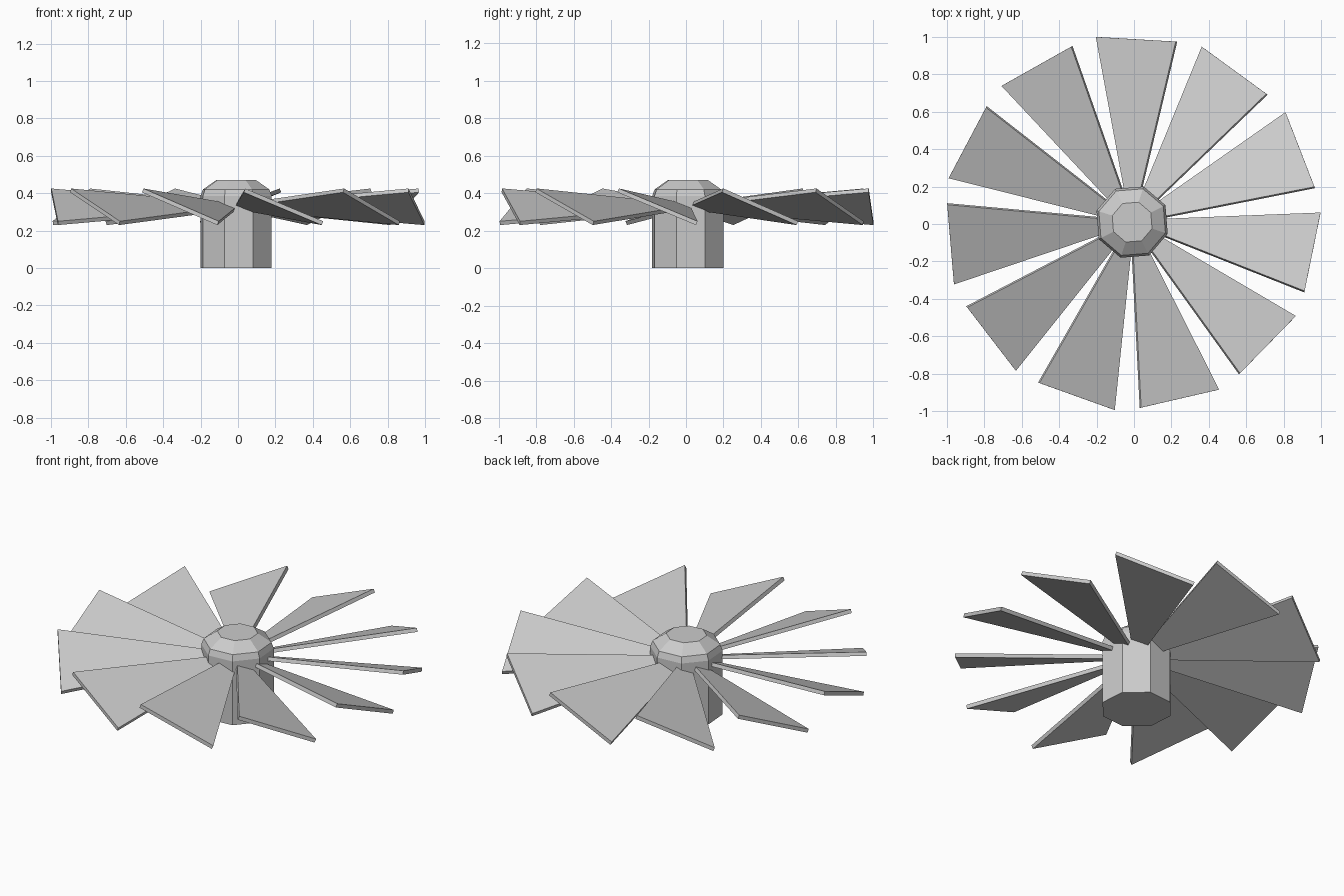
import bpy, bmesh, math
from mathutils import Vector, Matrix

if "Cube" in bpy.data.objects:
    bpy.data.objects.remove(bpy.data.objects["Cube"])

AXIS = Vector((-0.01, 0.01, 0))   # rotation axis of the wheel
BLADES = 11


def make_object(name, bm):
    bmesh.ops.recalc_face_normals(bm, faces=bm.faces)
    mesh = bpy.data.meshes.new(name)
    bm.to_mesh(mesh)
    bm.free()
    obj = bpy.data.objects.new(name, mesh)
    bpy.context.collection.objects.link(obj)
    return obj


# Hub: eight-sided column with a bevelled cap
def hub(profile, sides=8, turn=math.radians(-18)):
    bm = bmesh.new()
    rings = []
    for r, z in profile:
        rings.append([bm.verts.new(AXIS + Vector((
            r * math.cos(turn + i * math.tau / sides),
            r * math.sin(turn + i * math.tau / sides), z))) for i in range(sides)])
    for a, b in zip(rings, rings[1:]):
        for i in range(sides):
            j = (i + 1) % sides
            bm.faces.new((a[i], a[j], b[j], b[i]))
    bm.faces.new(rings[0][::-1])
    bm.faces.new(rings[-1])
    return make_object("hub", bm)


# Blade: thin pitched plate, narrow at the root, wide at the tip
def blade(index):
    outline = [Vector(p) for p in ((-0.026, 0.10, 0.316), (0.031, 0.10, 0.339),
                                   (0.237, 0.965, 0.415), (-0.19, 0.99, 0.24))]
    normal = (outline[1] - outline[3]).cross(outline[2] - outline[0]).normalized()
    turn = Matrix.Translation(AXIS) @ Matrix.Rotation(-index * math.tau / BLADES, 4, 'Z')
    bm = bmesh.new()
    low, high = ([bm.verts.new(turn @ (p + normal * s)) for p in outline]
                 for s in (-0.011, 0.011))
    bm.faces.new(low[::-1])
    bm.faces.new(high)
    for i in range(4):
        j = (i + 1) % 4
        bm.faces.new((low[i], low[j], high[j], high[i]))
    return make_object(f"blade_{index + 1}", bm)


hub([(0.20, 0), (0.20, 0.385), (0.187, 0.42), (0.112, 0.47)])
for n in range(BLADES):
    blade(n)
